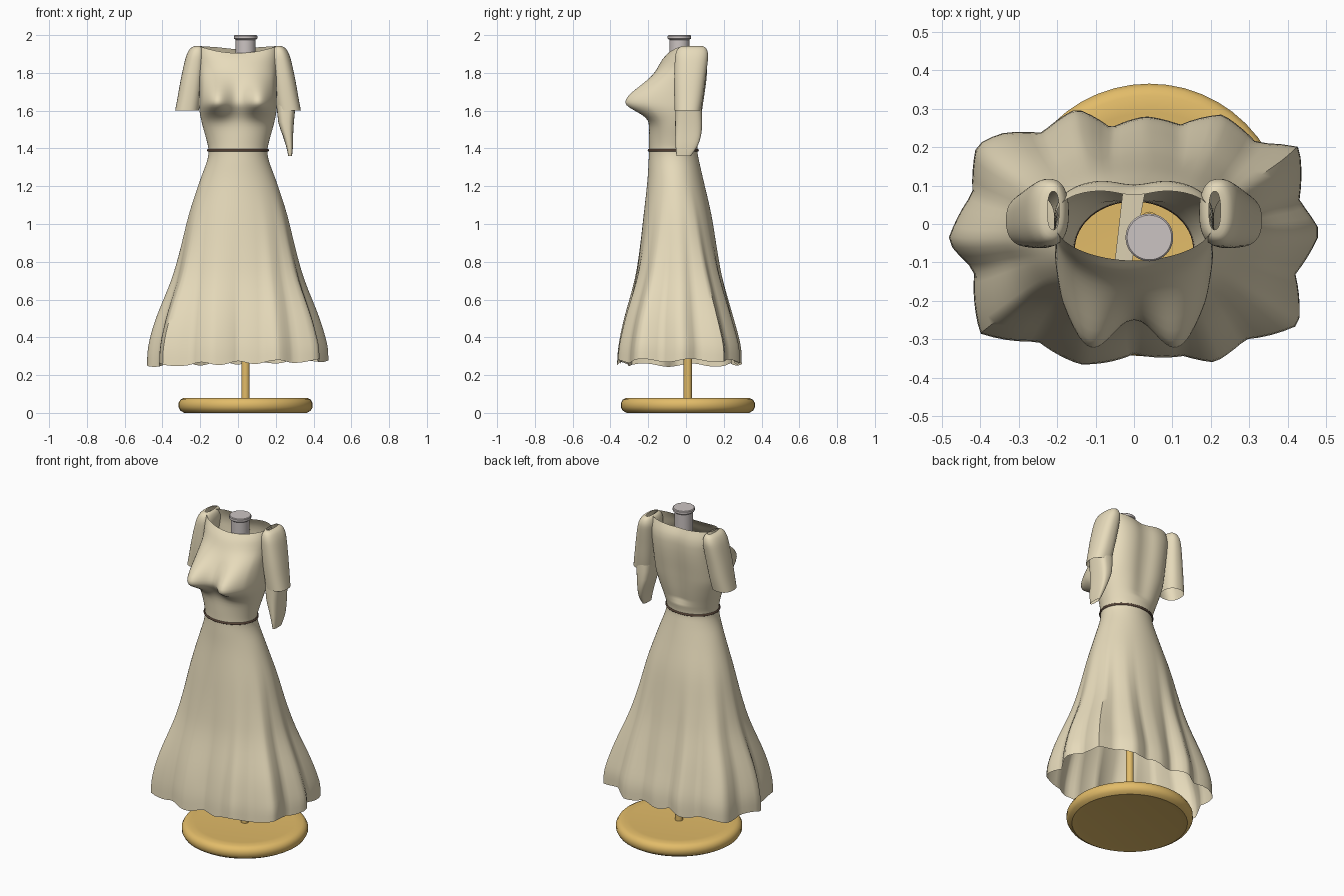
import bpy, bmesh, math
from math import sin, cos, pi, exp, atan2, hypot

if "Cube" in bpy.data.objects:
    bpy.data.objects.remove(bpy.data.objects["Cube"])

def material(name, rgb):
    m = bpy.data.materials.new(name)
    m.diffuse_color = (*rgb, 1)
    m.use_nodes = True
    m.node_tree.nodes["Principled BSDF"].inputs["Base Color"].default_value = m.diffuse_color
    return m

CREAM = material("cream_cloth", (0.80, 0.71, 0.50))
WOOD = material("golden_wood", (0.76, 0.50, 0.14))
DARK = material("dark_trim", (0.10, 0.06, 0.04))
GREY = material("neck_grey", (0.60, 0.55, 0.54))

def spline(rows, steps):
    """Catmull-Rom interpolation of section rows."""
    out = []
    for i in range(len(rows) - 1):
        a, b, c, d = rows[max(i-1, 0)], rows[i], rows[i+1], rows[min(i+2, len(rows)-1)]
        for s in range(steps):
            t = s / steps
            out.append([0.5*(2*q + (r-p)*t + (2*p-5*q+4*r-u)*t*t + (3*q-p-3*r+u)*t**3)
                        for p, q, r, u in zip(a, b, c, d)])
    out.append(list(rows[-1]))
    return out

def loft(name, rings, mat, cap=False, angle=50):
    bm = bmesh.new()
    vs = [[bm.verts.new(p) for p in r] for r in rings]
    n = len(vs[0])
    for lo, hi in zip(vs, vs[1:]):
        for i in range(n):
            j = (i + 1) % n
            bm.faces.new((lo[i], lo[j], hi[j], hi[i]))
    if cap:
        bm.faces.new(vs[0][::-1])
        bm.faces.new(vs[-1])
    me = bpy.data.meshes.new(name)
    bm.to_mesh(me)
    bm.free()
    ob = bpy.data.objects.new(name, me)
    bpy.context.collection.objects.link(ob)
    me.materials.append(mat)
    bpy.ops.object.select_all(action='DESELECT')
    ob.select_set(True)
    bpy.context.view_layer.objects.active = ob
    bpy.ops.object.shade_smooth_by_angle(angle=math.radians(angle))
    return ob

def oval(x0, x1, y0, y1, z, n=32, ex=2.0):
    pts = []
    for i in range(n):
        c, s = cos(2*pi*i/n), sin(2*pi*i/n)
        pts.append(((x0+x1)/2 + (x1-x0)/2*math.copysign(abs(c)**(2/ex), c),
                    (y0+y1)/2 + (y1-y0)/2*math.copysign(abs(s)**(2/ex), s), z))
    return pts

def turned(name, x, y, profile, mat, n=40):
    return loft(name, [oval(x-r, x+r, y-r, y+r, z, n) for r, z in profile], mat, True, 35)

# Pointed hem outline seen from above
HEM = [(.485, -.02), (.43, .06), (.43, .2), (.32, .21), (.23, .285), (.12, .258), (.03, .28),
       (-.06, .25), (-.15, .3), (-.24, .237), (-.35, .235), (-.41, .205), (-.42, .08),
       (-.485, -.045), (-.415, -.12), (-.4, -.285), (-.25, -.305), (-.14, -.365), (0, -.338),
       (.13, -.343), (.21, -.36), (.29, -.3), (.43, -.262), (.42, -.13)]
CY = -.035
POLAR = sorted((atan2(y-CY, x) % (2*pi), hypot(x, y-CY)) for x, y in HEM)
POLAR = [(POLAR[-1][0]-2*pi, POLAR[-1][1])] + POLAR + [(POLAR[0][0]+2*pi, POLAR[0][1])]

def hem_radius(t):
    for (a, r), (b, q) in zip(POLAR, POLAR[1:]):
        if a <= t <= b:
            return r + (q-r)*(t-a)/(b-a)
    return POLAR[-1][1]

# Dress sections: z, half width, front y, back y, front exponent, back exponent, hem weight
SECTIONS = [
    (.265, .482, -.36, .29, 2.6, 2.6, 1), (.36, .475, -.352, .284, 2.6, 2.6, 1),
    (.5, .435, -.325, .25, 2.5, 2.5, .9), (.7, .355, -.275, .20, 2.3, 2.3, .6),
    (.85, .31, -.25, .17, 2.2, 2.2, .35), (1.05, .26, -.225, .135, 2.1, 2.1, .1),
    (1.22, .205, -.205, .095, 2, 2, 0), (1.33, .165, -.198, .07, 2, 2, 0),
    (1.39, .156, -.195, .06, 2, 2, 0), (1.45, .168, -.195, .068, 2, 2.1, 0),
    (1.53, .19, -.195, .082, 2.2, 2.3, 0), (1.6, .204, -.20, .092, 2.4, 2.6, 0),
    (1.66, .206, -.20, .10, 2.4, 2.8, 0), (1.75, .204, -.185, .112, 2.2, 3, 0),
    (1.82, .205, -.152, .117, 2, 3, 0), (1.87, .208, -.125, .113, 2, 3, 0),
    (1.905, .205, -.095, .09, 1.9, 3, 0)]

N = 112
rings = []
for z, hx, yf, yb, nf, nb, w in spline(SECTIONS, 4):
    ring = []
    cy, hy = (yf+yb)/2, (yb-yf)/2
    for i in range(N):
        t = 2*pi*i/N
        c, s = cos(t), sin(t)
        e = 2/(nb if s > 0 else nf)
        x = hx*math.copysign(abs(c)**e, c)
        y = cy + hy*math.copysign(abs(s)**e, s)
        r = hem_radius(t)
        x += w*(r*c*hx/.482 - x)
        y += w*(cy + r*s*hy/.325 - y)
        zz = z
        # bust
        if s < 0 and z > 1.42:
            v = exp(-((z-1.645)/(.075 if z > 1.645 else .047))**2/2)
            h = exp(-((x-.115)/.062)**2/2) + exp(-((x+.115)/.062)**2/2)
            y -= .135*v*h*min(1, -s*2.2)
        # spine channel
        if s > 0 and z > 1.45:
            y -= .015*exp(-(x/.06)**2)
        # neckline rises to shoulders and back
        if z > 1.86:
            k = min(1, (z-1.86)/.045)
            zz += k*.035*(min(1, (x/.2)**2) if s < 0 else 1 - .4*exp(-(x/.1)**2))
        # uneven hem
        k = max(0, 1-(z-.265)/.15)
        zz += k*(.028*x + .009*sin(11*t))
        ring.append((x, y, zz))
    rings.append(ring)
loft("dress_body", rings, CREAM)

# Waist cord
cord = []
for i in range(9):
    a = -pi/2 + 2*pi*i/8
    o, z = .003 + .005*cos(a), 1.39 + .007*sin(a)
    cord.append(oval(-.156-o, .156+o, -.195-o, .06+o, z, 64))
loft("waist_cord", cord, DARK)

# Short sleeves, mirrored
SLEEVE = [(.207, .333, -.06, .078, 1.6), (.195, .32, -.062, .09, 1.67),
          (.182, .304, -.063, .102, 1.76), (.172, .285, -.06, .114, 1.85),
          (.17, .27, -.055, .117, 1.90), (.18, .25, -.04, .105, 1.932),
          (.195, .225, -.015, .085, 1.943)]
sleeve = loft("sleeves", [oval(*r, 40, 2.4) for r in spline(SLEEVE, 3)], CREAM)
sleeve.modifiers.new("mirror", 'MIRROR')

# Loose hanging cuff under one sleeve
CUFF = [(.266, .286, -.05, .025, 1.36), (.255, .291, -.055, .06, 1.41),
        (.236, .292, -.057, .08, 1.47), (.213, .296, -.057, .086, 1.54),
        (.205, .305, -.055, .082, 1.63)]
loft("hanging_cuff", [oval(*r, 32, 3) for r in spline(CUFF, 2)], CREAM)

# Inner neck strap
loft("inner_strap", [oval(-.05, -.005, -.1, -.095, 1.84, 4), oval(-.03, .028, .075, .08, 1.86, 4)], CREAM)

# Stand and neck block
turned("stand_base", .04, .01, [(.29, .005), (.325, .0), (.345, .012), (.355, .03), (.355, .052),
                                (.345, .07), (.325, .08), (.28, .08), (.26, .078)], WOOD, 48)
turned("stand_pole", .04, .01, [(.022, .07), (.022, 1.88)], WOOD, 20)
turned("neck_block", .04, -.035, [(.053, 1.86), (.053, 1.975), (.062, 1.982), (.062, 1.996), (.058, 2.0)], GREY)
